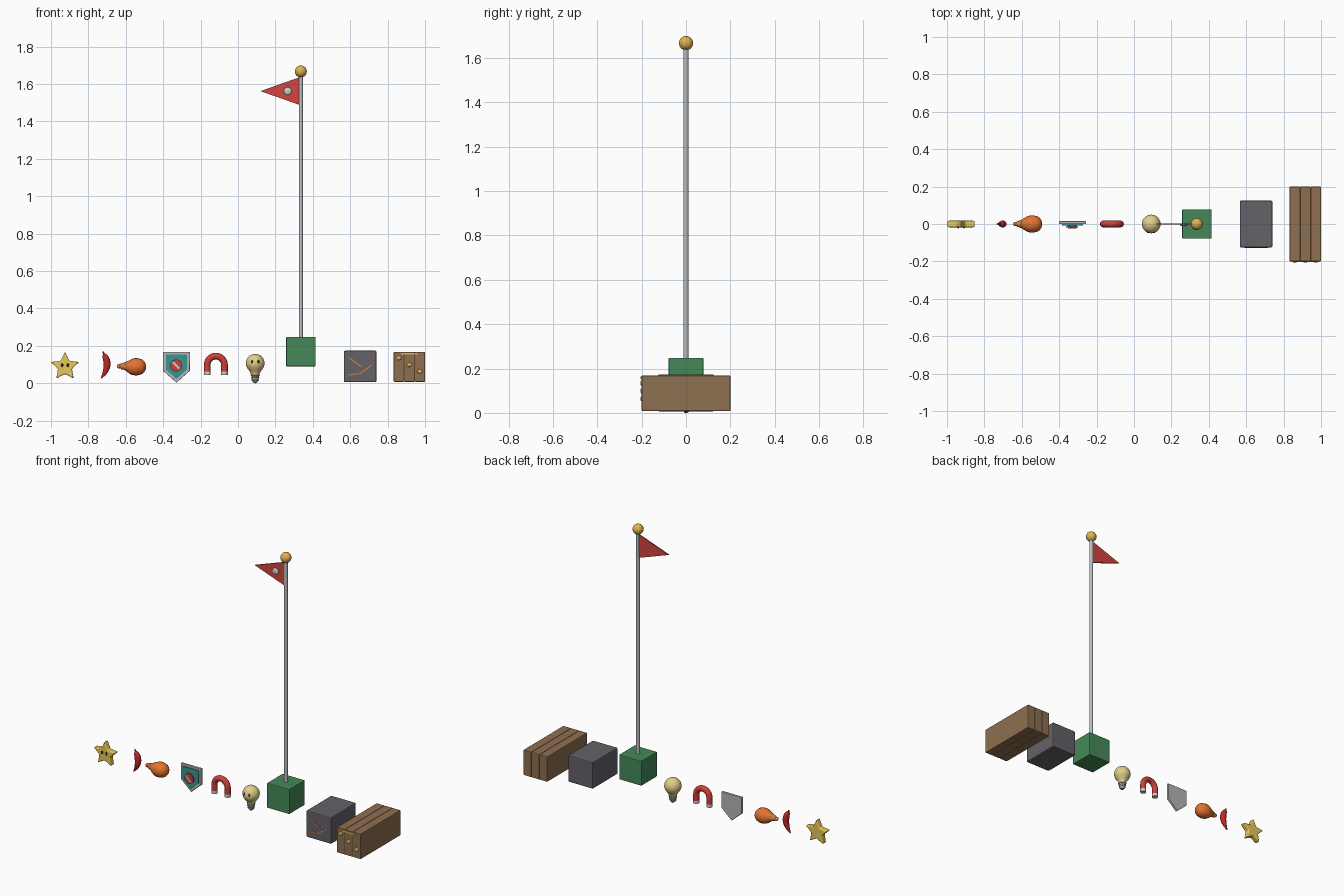
import bpy, bmesh, math
from mathutils import Vector, Matrix

if "Cube" in bpy.data.objects:
    bpy.data.objects.remove(bpy.data.objects["Cube"])

mats = {}

def finish(name, bm, color=None, smooth=False, bevel=0, segs=2):
    bmesh.ops.recalc_face_normals(bm, faces=bm.faces)
    me = bpy.data.meshes.new(name)
    bm.to_mesh(me)
    bm.free()
    ob = bpy.data.objects.new(name, me)
    bpy.context.collection.objects.link(ob)
    if color:
        if color not in mats:
            mats[color] = bpy.data.materials.new("paint_%d" % len(mats))
            mats[color].diffuse_color = (*color, 1)
        me.materials.append(mats[color])
    if bevel:
        b = ob.modifiers.new("bevel", "BEVEL")
        b.width, b.segments = bevel, segs
    if smooth:
        bpy.ops.object.select_all(action='DESELECT')
        ob.select_set(True)
        bpy.context.view_layer.objects.active = ob
        bpy.ops.object.shade_smooth_by_angle(angle=math.radians(40))
    return ob

def box(name, c, size, color=None, bevel=0, rot=0):
    bm = bmesh.new()
    m = Matrix.Translation(c) @ Matrix.Rotation(rot, 4, 'Y') @ Matrix.Diagonal((*size, 1))
    bmesh.ops.create_cube(bm, size=1, matrix=m)
    return finish(name, bm, color, bevel=bevel)

def ball(name, c, radii, color=None):
    bm = bmesh.new()
    bmesh.ops.create_uvsphere(bm, u_segments=24, v_segments=14, radius=1,
                              matrix=Matrix.Translation(c) @ Matrix.Diagonal((*radii, 1)))
    return finish(name, bm, color, True)

def prism(name, pts, y0, y1, color=None, bevel=0, segs=2):
    """Extrude an xz outline from y0 to y1."""
    bm = bmesh.new()
    f = bm.faces.new([bm.verts.new((x, y0, z)) for x, z in pts])
    ext = bmesh.ops.extrude_face_region(bm, geom=[f])
    bmesh.ops.translate(bm, vec=(0, y1 - y0, 0),
                        verts=[v for v in ext["geom"] if isinstance(v, bmesh.types.BMVert)])
    return finish(name, bm, color, bevel=bevel, segs=segs)

def tube(name, path, color=None, n=20):
    """Sweep a circle along xz path points given as (x, z, radius)."""
    bm = bmesh.new()
    rings = []
    for i, (x, z, r) in enumerate(path):
        a, b = path[max(i - 1, 0)], path[min(i + 1, len(path) - 1)]
        t = Vector((b[0] - a[0], 0, b[1] - a[1])).normalized()
        side = Vector((t.z, 0, -t.x))
        ring = []
        for k in range(n):
            q = 2 * math.pi * k / n
            ring.append(bm.verts.new(Vector((x, 0, z)) + r * (math.cos(q) * side + Vector((0, math.sin(q) * 1, 0)))))
        rings.append(ring)
    for a, b in zip(rings, rings[1:]):
        for k in range(n):
            bm.faces.new((a[k], a[(k + 1) % n], b[(k + 1) % n], b[k]))
    bm.faces.new(rings[0])
    bm.faces.new(rings[-1])
    return finish(name, bm, color, True)

def smooth_path(pts, steps=5):
    """Catmull-Rom refinement of path points."""
    p = [Vector(q) for q in pts]
    p = [p[0]] + p + [p[-1]]
    out = []
    for a, b, c, d in zip(p, p[1:], p[2:], p[3:]):
        for s in range(steps):
            t = s / steps
            out.append(0.5 * (2 * b + (c - a) * t + (2 * a - 5 * b + 4 * c - d) * t * t
                              + (3 * b - a - 3 * c + d) * t ** 3))
    return [tuple(v) for v in out] + [tuple(p[-1])]

RED, GOLD, BLACK = (0.62, 0.05, 0.04), (0.75, 0.45, 0.08), (0.02, 0.02, 0.02)
GREY, WHITE, ORANGE = (0.45, 0.46, 0.48), (0.8, 0.8, 0.78), (0.78, 0.17, 0.03)

# Star with eyes
star = []
for i in range(10):
    r, a = (0.079, 0.039)[i % 2], math.pi / 2 + i * math.pi / 5
    star.append((-0.925 + r * math.cos(a), 0.089 + r * math.sin(a)))
prism("star", star, -0.018, 0.018, (0.8, 0.58, 0.1), 0.006, 3)
for s in (-1, 1):
    ball("star_eye", (-0.925 + s * 0.015, -0.018, 0.097), (0.006, 0.005, 0.01), BLACK)

# Chili pepper
tube("pepper", smooth_path([(-0.716, 0.157, 0.006), (-0.712, 0.146, 0.014), (-0.702, 0.12, 0.0185),
                            (-0.702, 0.085, 0.0175), (-0.715, 0.052, 0.011), (-0.733, 0.026, 0.002)]),
     (0.55, 0.02, 0.02))
tube("pepper_stem", [(-0.722, 0.169, 0.004), (-0.718, 0.16, 0.005), (-0.714, 0.15, 0.007)], (0.3, 0.04, 0.03))

# Gourd-shaped bottle on its side
tube("gourd", smooth_path([(-0.62, 0.091, 0.016), (-0.605, 0.091, 0.021), (-0.588, 0.09, 0.031),
                           (-0.565, 0.088, 0.043), (-0.54, 0.088, 0.046), (-0.512, 0.088, 0.038),
                           (-0.496, 0.088, 0.021), (-0.491, 0.088, 0.002)]), ORANGE)
for x, r in ((-0.636, 0.012), (-0.621, 0.017), (-0.607, 0.021)):
    ball("gourd_neck_ring", (x, 0, 0.091), (0.011, r, r), (0.7, 0.27, 0.06))

# Shield plaque with round emblem boss
def shield(cx, w, top, mid, tip):
    return [(cx - w, top), (cx + w, top), (cx + w, mid), (cx, tip), (cx - w, mid)]
prism("shield_frame", shield(-0.329, 0.072, 0.168, 0.067, 0.003), 0.015, -0.001, GREY, 0.003)
prism("shield_panel", shield(-0.329, 0.057, 0.155, 0.074, 0.024), 0.005, -0.007, (0.04, 0.3, 0.28))
def disc(name, r, y0, y1, color):
    pts = [(-0.331 + r * math.cos(k * math.pi / 12), 0.095 + r * math.sin(k * math.pi / 12)) for k in range(24)]
    return prism(name, pts, y0, y1, color)
disc("boss_base", 0.024, -0.005, -0.015, (0.15, 0.15, 0.16))
disc("boss", 0.032, -0.013, -0.02, RED)
box("boss_bar", (-0.331, -0.02, 0.095), (0.052, 0.006, 0.012), WHITE, rot=math.radians(45))

# Horseshoe magnet
arc = [(-0.1185 - 0.046 * math.cos(k * math.pi / 20), 0.099 + 0.046 * math.sin(k * math.pi / 20), 0.018)
       for k in range(21)]
tube("magnet", [(-0.1645, 0.062, 0.018)] + arc + [(-0.0725, 0.062, 0.018)], RED)
for x in (-0.1645, -0.0725):
    tube("magnet_tip", [(x, 0.063, 0.018), (x, 0.043, 0.018)], (0.7, 0.7, 0.72))

# Light bulb with eyes
BX = 0.092
bulb = [(BX, 0.107 + 0.05 * math.cos(a), max(0.0005, 0.05 * math.sin(a)))
        for a in (math.radians(d) for d in range(0, 121, 8))]
tube("bulb_glass", bulb + [(BX, 0.066, 0.032), (BX, 0.056, 0.025), (BX, 0.044, 0.023)], (0.75, 0.62, 0.25), 28)
tube("bulb_base", [(BX, 0.05, 0.021), (BX, 0.014, 0.018), (BX, 0.006, 0.012)], GREY)
for i in range(3):
    ball("bulb_thread", (BX, 0, 0.042 - i * 0.012), (0.025 - i * 0.002, 0.025 - i * 0.002, 0.005), GREY)
ball("bulb_contact", (BX, 0, 0.007), (0.01, 0.01, 0.007), BLACK)
for s in (-1, 1):
    ball("bulb_eye", (BX + s * 0.017, -0.045, 0.115), (0.005, 0.004, 0.009), BLACK)

# Flagpole on a block
PX = 0.336
box("pole_block", (PX, 0, 0.169), (0.157, 0.157, 0.157), (0.06, 0.25, 0.1), 0.004)
tube("pole", [(PX, 0.24, 0.011), (PX, 1.65, 0.011)], (0.5, 0.52, 0.55), 16)
ball("pole_finial", (PX, 0, 1.667), (0.032,) * 3, GOLD)
prism("pennant", [(PX - 0.004, 1.637), (0.12, 1.562), (PX - 0.004, 1.487)], -0.004, 0.004, (0.65, 0.06, 0.05))
ball("pennant_dot", (0.266, -0.004, 1.562), (0.021, 0.008, 0.021), WHITE)

# Stone block with glowing cracks
box("stone_block", (0.653, 0, 0.09), (0.174, 0.25, 0.168), (0.13, 0.12, 0.14), 0.006)
for x0, z0, x1, z1 in ((0.592, 0.138, 0.66, 0.088), (0.65, 0.05, 0.714, 0.097), (0.594, 0.045, 0.646, 0.052)):
    box("crack", ((x0 + x1) / 2, -0.125, (z0 + z1) / 2), (math.hypot(x1 - x0, z1 - z0), 0.006, 0.007),
        (0.6, 0.2, 0.05), rot=-math.atan2(z1 - z0, x1 - x0))

# Plank-built wooden crate with metal fittings
for i in range(3):
    x = 0.86 + i * 0.056
    box("wood_slab", (x, 0, 0.088), (0.0555, 0.4, 0.16), (0.27, 0.16, 0.08), 0.004)
    ball("slab_knob", (x, -0.2, 0.135 - i * 0.036), (0.014, 0.006, 0.011), GOLD)
box("top_strap", (0.916, -0.201, 0.158), (0.09, 0.007, 0.01), GOLD)
for x in (0.888, 0.944):
    box("slab_seam", (x, -0.2, 0.088), (0.004, 0.003, 0.15), (0.08, 0.05, 0.03))

for m in bpy.data.materials:
    if m.users and not m.is_grease_pencil:
        m.use_nodes = True
        m.node_tree.nodes["Principled BSDF"].inputs["Base Color"].default_value = m.diffuse_color
